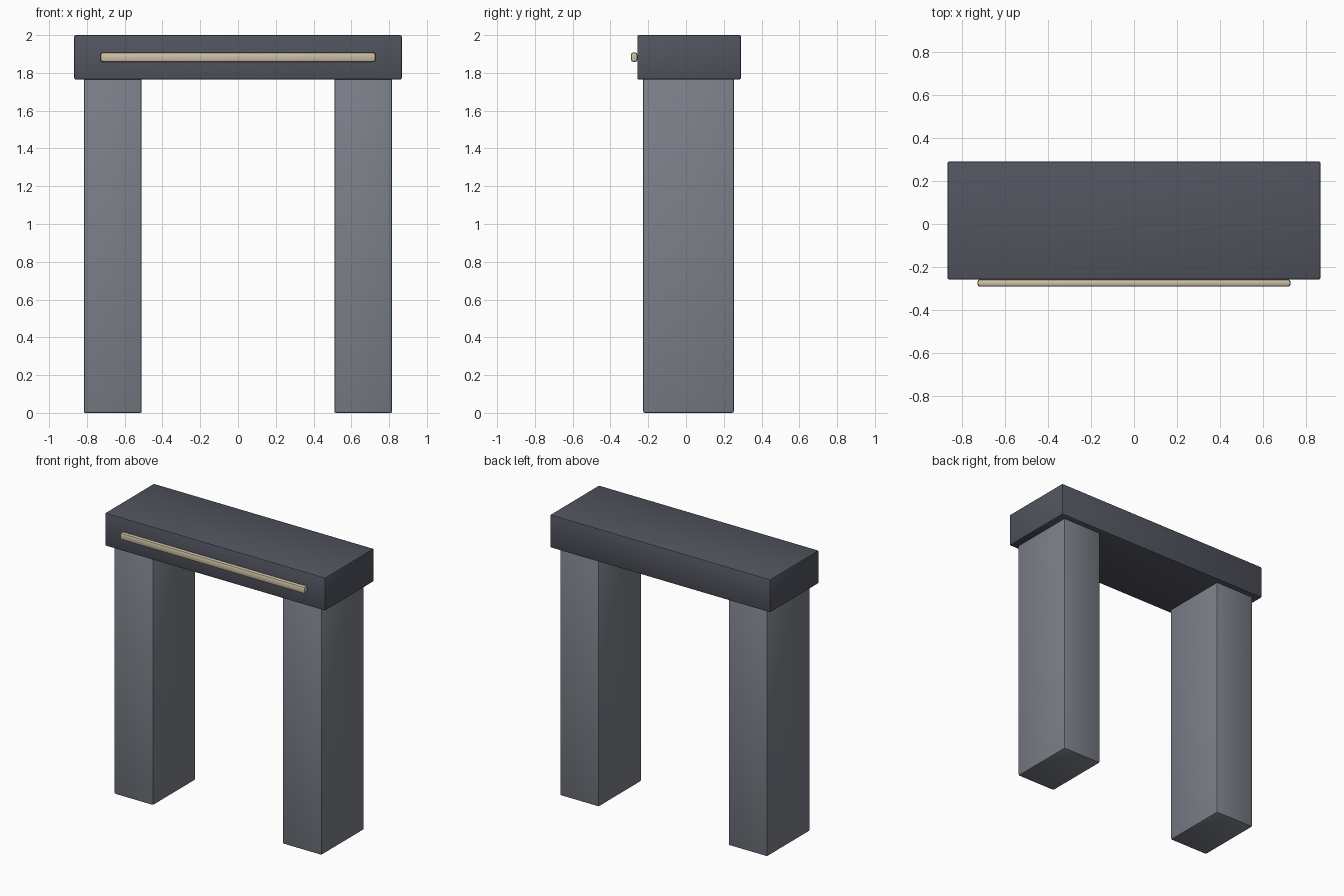
import bpy
import math

cube = bpy.data.objects.get("Cube")
if cube:
    bpy.data.objects.remove(cube, do_unlink=True)


def make_material(name, rgb):
    mat = bpy.data.materials.new(name)
    mat.use_nodes = True
    colour = (*rgb, 1.0)
    mat.diffuse_color = colour
    mat.node_tree.nodes["Principled BSDF"].inputs["Base Color"].default_value = colour
    return mat


def rounded_box(name, low, high, bevel, segments, mat):
    """Box between two corners with softened, smooth-shaded edges."""
    centre = [(a + b) / 2 for a, b in zip(low, high)]
    size = [b - a for a, b in zip(low, high)]
    bpy.ops.mesh.primitive_cube_add(size=1, location=centre)
    obj = bpy.context.object
    obj.name = name
    obj.scale = size
    bpy.ops.object.transform_apply(location=False, rotation=False, scale=True)
    mod = obj.modifiers.new("soft_edges", "BEVEL")
    mod.width = bevel
    mod.segments = segments
    bpy.ops.object.modifier_apply(modifier=mod.name)
    obj.data.materials.append(mat)
    bpy.ops.object.shade_smooth_by_angle(angle=math.radians(40))
    return obj


stone = make_material("grey_stone", (0.20, 0.215, 0.25))
dark_stone = make_material("dark_slate", (0.085, 0.09, 0.115))
cream = make_material("pale_cream", (0.62, 0.53, 0.38))

# Pillars
for side, x in (("right", -0.663), ("left", 0.663)):
    rounded_box(side + "_pillar", (x - 0.153, -0.227, 0), (x + 0.153, 0.253, 1.78),
                0.008, 2, stone)

# Beam across the top
rounded_box("lintel", (-0.867, -0.258, 1.765), (0.867, 0.291, 2), 0.008, 2, dark_stone)

# Light strip standing just off the beam's front face
rounded_box("light_strip", (-0.728, -0.291, 1.858), (0.728, -0.257, 1.908),
            0.012, 2, cream)
